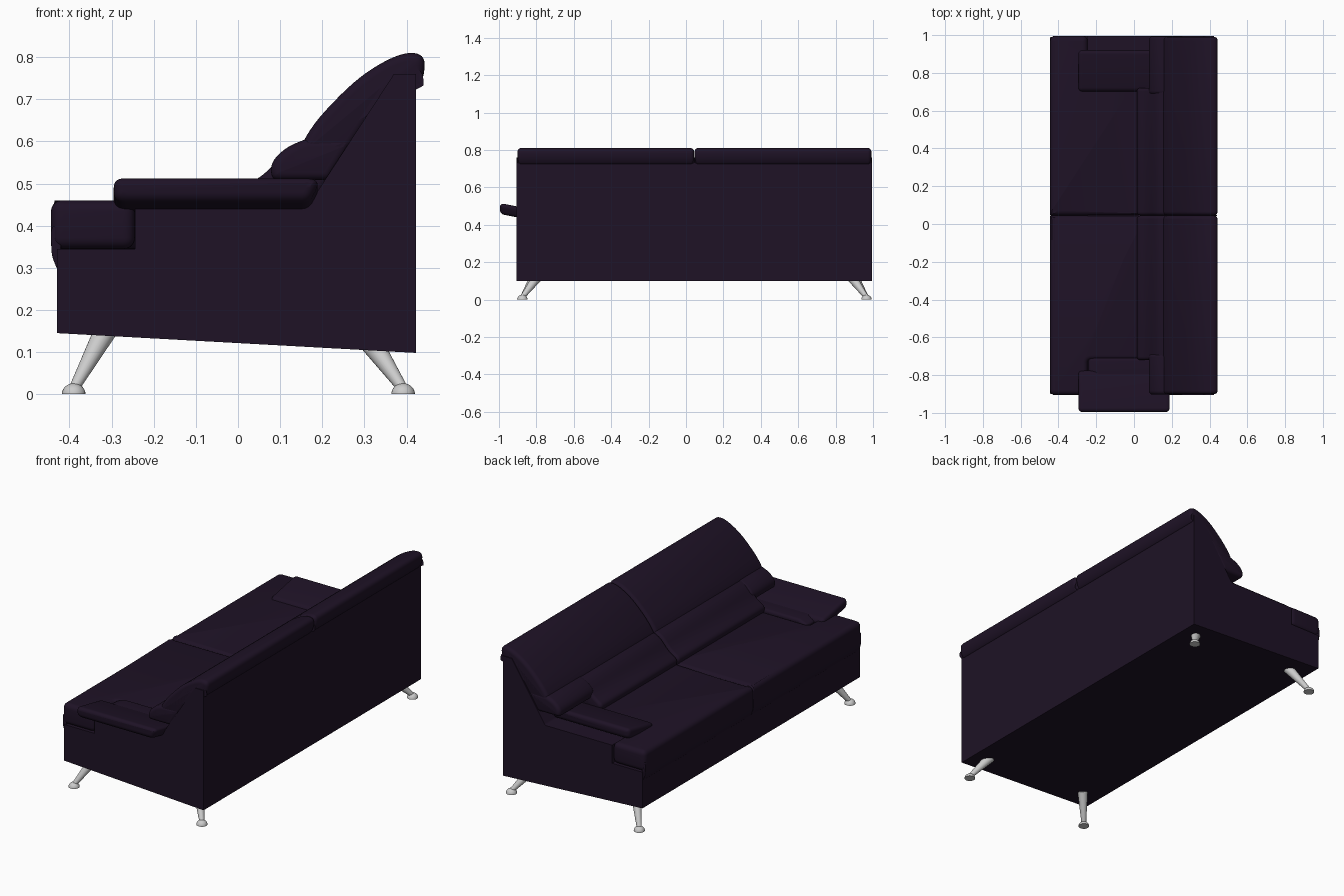
import bpy, bmesh, math
from mathutils import Vector

if "Cube" in bpy.data.objects:
    bpy.data.objects.remove(bpy.data.objects["Cube"])

MID = 0.045      # y of the sofa's centre line
HALF = 0.95      # half the body width


def material(name, rgb):
    m = bpy.data.materials.new(name)
    m.diffuse_color = (*rgb, 1)
    m.use_nodes = True
    m.node_tree.nodes["Principled BSDF"].inputs["Base Color"].default_value = m.diffuse_color
    return m


LEATHER = material("dark_leather", (0.013, 0.006, 0.019))


def finish(name, bm, mat=None, angle=35):
    bmesh.ops.recalc_face_normals(bm, faces=bm.faces[:])
    me = bpy.data.meshes.new(name)
    bm.to_mesh(me)
    bm.free()
    ob = bpy.data.objects.new(name, me)
    bpy.context.collection.objects.link(ob)
    if mat:
        me.materials.append(mat)
    bpy.ops.object.select_all(action='DESELECT')
    ob.select_set(True)
    bpy.context.view_layer.objects.active = ob
    bpy.ops.object.shade_smooth_by_angle(angle=math.radians(angle))
    return ob


def rounded(points):
    """Counter-clockwise outline from (u, v, radius) corners."""
    pts, n = [], len(points)
    for i, (u, v, r) in enumerate(points):
        p = Vector((u, v))
        a = Vector(points[i - 1][:2]) - p
        b = Vector(points[(i + 1) % n][:2]) - p
        if r == 0:
            pts.append(p)
            continue
        t = r / math.tan(a.angle(b) / 2)
        s = p + a.normalized() * min(t, a.length * .49)
        e = p + b.normalized() * min(t, b.length * .49)
        for k in range(7):
            f = k / 6
            pts.append(s * (1 - f) ** 2 + p * 2 * f * (1 - f) + e * f * f)
    area = sum(p.x * q.y - p.y * q.x for p, q in zip(pts, pts[1:] + pts[:1]))
    return pts if area > 0 else pts[::-1]


def inset(pts, d):
    out, n = [], len(pts)
    for i, p in enumerate(pts):
        e1 = (p - pts[i - 1]).normalized()
        e2 = (pts[(i + 1) % n] - p).normalized()
        n1, n2 = Vector((-e1.y, e1.x)), Vector((-e2.y, e2.x))
        out.append(p + (n1 + n2) * d / max(1 + n1.dot(n2), .3))
    return out


def pad(name, points, lo, hi, soft=0, axis='Y', slope=0):
    """Extrude an outline along an axis, with rounded end edges and optional z slope over y."""
    pts = rounded(points)
    levels = [(0, lo), (0, hi)]
    if soft:
        ring = [(soft * (1 - math.sin(k * math.pi / 10)), soft * (1 - math.cos(k * math.pi / 10)))
                for k in range(6)]
        levels = [(d, lo + o) for d, o in ring] + [(d, hi - o) for d, o in ring[::-1]]
    bm = bmesh.new()
    rows = []
    for d, w in levels:
        dz = slope * (w - (hi if slope > 0 else lo))
        rows.append([bm.verts.new((p.x, w, p.y + dz) if axis == 'Y' else (p.x, p.y, w))
                     for p in inset(pts, d)])
    for a, b in zip(rows, rows[1:]):
        for i in range(len(a)):
            j = (i + 1) % len(a)
            bm.faces.new((a[i], a[j], b[j], b[i]))
    bm.faces.new(rows[0])
    bm.faces.new(rows[-1])
    return finish(name, bm, LEATHER)


def span(side, a, b):
    """Distances from the centre line -> ordered y range on one side."""
    return sorted((MID + side * a, MID + side * b))


# Frame: one full-width body with a sloped back, stepped down for the seat front
pad("frame", [(-.43, .145, 0), (.423, .098, 0), (.423, .76, 0), (.37, .76, 0), (.165, .445, .02),
              (-.245, .445, 0), (-.245, .345, 0), (-.43, .345, 0)], MID - HALF, MID + HALF)

for s, tag, inner in ((-1, "near", .765), (1, "far", .675)):
    # Seat cushion: full width at the front, narrower between the arms
    y = lambda d: MID + s * d
    pad("seat_" + tag,
        [(-.444, y(.001), .008), (.06, y(.001), .008), (.06, y(.765), .02), (-.245, y(.765), .02),
         (-.245, y(HALF), .03), (-.444, y(HALF), .03)], .345, .46, .026, 'Z')
    # Drooping front lip under the seat
    pad("seat_lip_" + tag,
        [(-.42, .30, 0), (-.430, .298, .005), (-.443, .33, .1), (-.444, .40, .02), (-.42, .40, 0)],
        *span(s, 0, HALF - .006), .004)

    # Lumbar roll between the arms, then its ends resting above them
    pad("lumbar_inner_" + tag,
        [(.03, .435, .02), (.17, .435, .02), (.265, .59, .02), (.155, .602, .02), (.115, .582, .3),
         (.07, .527, .2), (.008, .487, .03)], *span(s, .001, inner), .018)
    pad("lumbar_end_" + tag,
        [(.08, .508, .02), (.215, .508, .02), (.28, .61, .02), (.16, .605, .03), (.115, .587, .3),
         (.077, .55, .06)], *span(s, inner - .035, HALF - .002), .02)

    # Big curved back cushion that rolls over the top of the frame
    pad("back_cushion_" + tag,
        [(.152, .585, .02), (.235, .54, .02), (.385, .76, .01), (.42, .755, .01), (.42, .715, .01),
         (.443, .755, .1), (.443, .809, .06), (.385, .811, 1), (.29, .757, 1), (.197, .664, 1),
         (.158, .608, .5)], *span(s, .001, HALF - .004), .02)

# Armrests slope down towards the seat, each on a low support
ARM = [(-.295, .458, .03), (.168, .458, .03), (.20, .516, .022), (-.295, .516, .022)]
pad("armrest_near", ARM, -.995, -.775, .022, slope=-.2)
pad("armrest_far", ARM, .70, .92, .022, slope=.2)
BASE = [(-.24, .44, 0), (.12, .44, 0), (.12, .475, .02), (-.19, .475, .03), (-.24, .455, .02)]
pad("arm_support_near", BASE, -.82, -.71, .015)
pad("arm_support_far", BASE, .79, .88, .015)


# Splayed tapered legs with domed feet
def turned(name, base, top, profile, n=24):
    base, top = Vector(base), Vector(top)
    q = (top - base).to_track_quat('Z', 'Y')
    length = (top - base).length
    bm = bmesh.new()
    rows = []
    for r, t in profile:
        rows.append([bm.verts.new(base + q @ Vector((r * math.cos(k * math.tau / n),
                                                     r * math.sin(k * math.tau / n), t * length)))
                     for k in range(n)])
    for a, b in zip(rows, rows[1:]):
        for i in range(n):
            bm.faces.new((a[i], a[(i + 1) % n], b[(i + 1) % n], b[i]))
    bm.faces.new(rows[0])
    bm.faces.new(rows[-1])
    return finish(name, bm)


DOME = [(.028 * math.cos(a), math.sin(a)) for a in (k * math.pi / 16 for k in range(8))]
for s, ytag in ((-1, "near"), (1, "far")):
    for x, xt, zt, xtag in ((-.39, -.315, .15, "front"), (.392, .318, .12, "rear")):
        fy, ty = MID + s * .92, MID + s * .84
        turned(f"{xtag}_leg_{ytag}", (x, fy, .012), (xt, ty, zt), [(.012, 0), (.027, 1)])
        turned(f"{xtag}_foot_{ytag}", (x, fy, 0), (x, fy, .026), DOME)
